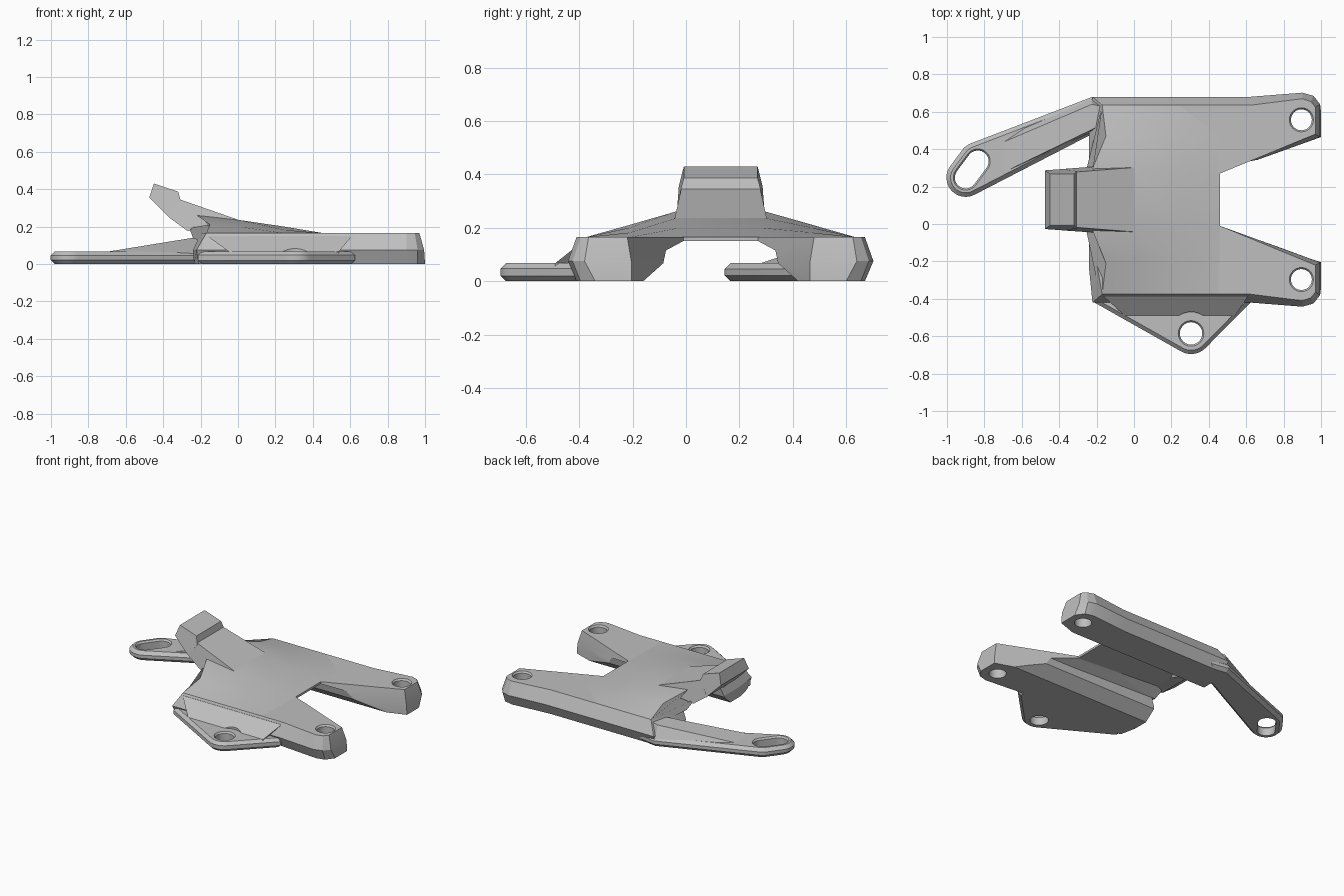
import bpy, bmesh, math

cube = bpy.data.objects.get("Cube")
if cube:
    bpy.data.objects.remove(cube, do_unlink=True)

grey = bpy.data.materials.new("plain grey")
grey.use_nodes = True
grey.diffuse_color = (0.52, 0.52, 0.52, 1)
grey.node_tree.nodes["Principled BSDF"].inputs["Base Color"].default_value = (0.52, 0.52, 0.52, 1)

MID = 0.13  # y of the bracket's own mirror plane


def loft(name, loops, bevel=0):
    """Solid through matching point loops, optionally chamfered at both caps."""
    bm = bmesh.new()
    rings = [[bm.verts.new(p) for p in loop] for loop in loops]
    n = len(rings[0])
    for a, b in zip(rings, rings[1:]):
        for i in range(n):
            j = (i + 1) % n
            bm.faces.new((a[i], a[j], b[j], b[i]))
    caps = [bm.faces.new(rings[0][::-1]), bm.faces.new(rings[-1])]
    bmesh.ops.recalc_face_normals(bm, faces=bm.faces)
    if bevel:
        edges = {e for f in caps for e in f.edges}
        bmesh.ops.bevel(bm, geom=list(edges), offset=bevel, segments=1, affect='EDGES')
    mesh = bpy.data.meshes.new(name)
    bm.to_mesh(mesh)
    bm.free()
    mesh.materials.append(grey)
    obj = bpy.data.objects.new(name, mesh)
    bpy.context.collection.objects.link(obj)
    return obj


def activate(obj):
    bpy.ops.object.select_all(action='DESELECT')
    obj.select_set(True)
    bpy.context.view_layer.objects.active = obj


def cut(obj, cutter):
    activate(obj)
    mod = obj.modifiers.new("cut", 'BOOLEAN')
    mod.operation, mod.solver, mod.object = 'DIFFERENCE', 'EXACT', cutter
    bpy.ops.object.modifier_apply(modifier=mod.name)


def mirrored(half):
    """Close a half loop of (x, distance from mirror plane, z)."""
    return ([(x, MID + v, z) for x, v, z in half]
            + [(x, MID - v, z) for x, v, z in reversed(half)])


def outline(z, half):
    return mirrored([(x, v, z) for x, v in half])


def section(x, half):
    return mirrored([(x, v, z) for v, z in half])


def arc(cx, cy, r, start, end, steps=12):
    angles = [math.radians(start + (end - start) * i / steps) for i in range(steps + 1)]
    return [(cx + r * math.cos(a), cy + r * math.sin(a)) for a in angles]


def prism(name, shape, z0, z1, bevel=0):
    return loft(name, [[(x, y, z) for x, y in shape] for z in (z0, z1)], bevel)


def slot_cutter(a, b, r, top):
    """Round or slotted hole between a and b, countersunk slightly at the top."""
    tilt = math.degrees(math.atan2(b[1] - a[1], b[0] - a[0]))
    loops = []
    for z, rad in ((-0.1, r), (top - 0.012, r), (top + 0.01, r + 0.016), (top + 0.2, r + 0.016)):
        pts = arc(*a, rad, tilt + 90, tilt + 270) + arc(*b, rad, tilt - 90, tilt + 90)
        if a == b:
            pts = arc(*a, rad, 0, 345, 23)
        loops.append([(x, y, z) for x, y in pts])
    return loft("hole_cutter", loops)


# Rails and the two feet, widest at mid height
frame = loft("rails_and_feet", [
    outline(0, [(0.46, 0.15), (1, 0.335), (1, 0.47), (0.96, 0.525), (0.9, 0.54),
                (0.62, 0.515), (-0.21, 0.515), (-0.235, 0.4)]),
    outline(0.075, [(0.46, 0.14), (0.995, 0.335), (0.995, 0.51), (0.96, 0.555), (0.9, 0.572),
                    (0.62, 0.55), (-0.222, 0.55), (-0.24, 0.37)]),
    outline(0.165, [(0.46, 0.14), (0.97, 0.35), (0.97, 0.495), (0.945, 0.525), (0.9, 0.54),
                    (0.62, 0.505), (-0.17, 0.505), (-0.2, 0.34)])])

# Tunnel underneath
tunnel = loft("tunnel_cutter", [
    section(x, [(0.32, -0.026), (0.29, 0), (0.215, 0.067), (0.205, 0.115 + h * 0.5), (0.14, 0.15 + h)])
    for x, h in ((-0.5, 0.06), (-0.22, 0.042), (0.46, 0), (1.1, 0))])
cut(frame, tunnel)

# Rising roof shell over the tunnel, its raked end reaching out under the neck
roof_end = mirrored([(-0.26, 0.14, 0.193), (-0.24, 0.205, 0.137), (-0.185, 0.5, 0.12),
                     (-0.17, 0.505, 0.1645), (-0.15, 0.34, 0.211), (-0.22, 0.17, 0.26)])
roof = loft("roof", [roof_end] + [
    section(x, [(0.14, 0.15 + t), (0.206, 0.115 + t * 0.5), (0.5, 0.12), (0.505, 0.1645),
                (0.34, 0.1645 + h * 0.5), (w, 0.1645 + h)])
    for x, w, h, t in ((0, 0.165, 0.072, 0.028), (0.25, 0.155, 0.035, 0.013), (0.459, 0.145, 0, 0))])

# Foot holes
foot_holes = [slot_cutter((0.895, y), (0.895, y), 0.056, 0.165) for y in (MID + 0.427, MID - 0.427)]
for hole in foot_holes:
    cut(frame, hole)


# Neck and head: side profile points carry their own half width
def side_block(name, points):
    return loft(name, [[(x, MID + s * w, z) for x, z, w in points] for s in (-1, 1)])


neck = side_block("neck", [(-0.31, 0.345, 0.148), (0, 0.237, 0.172), (-0.04, 0.2, 0.178),
                           (-0.2, 0.19, 0.178), (-0.27, 0.177, 0.172), (-0.37, 0.25, 0.165)])
head = side_block("head", [(-0.45, 0.43, 0.138), (-0.32, 0.387, 0.138), (-0.305, 0.335, 0.152),
                           (-0.365, 0.245, 0.165), (-0.475, 0.355, 0.157)])

# Slotted arm with a ramp up to the rail
slot_a, slot_b = (-0.9, 0.248), (-0.835, 0.335)
arm_outline = ([(-0.1, 0.545), (-0.1, 0.66), (-0.222, 0.68)]
               + arc(*slot_b, 0.103, 111, 146, 5) + arc(*slot_a, 0.103, 146, 297))
arm = prism("slotted_arm", arm_outline, 0, 0.067, 0.022)
slot = slot_cutter(slot_a, slot_b, 0.058, 0.067)
cut(arm, slot)
ramp = loft("arm_ramp", [
    [(x, y, z) for y, z in ((lo, 0.04), (hi, 0.04), (hi - 0.035, top), (lo + 0.015, top))]
    for x, lo, hi, top in ((-0.71, 0.255, 0.468, 0.064), (-0.225, 0.49, 0.675, 0.143),
                           (-0.15, 0.53, 0.66, 0.152))])

# Side tab, with a sloped skirt relieved around its hole
centre = (0.305, -0.585)
tab_outline = ([(0.6, -0.3), (-0.18, -0.3), (-0.215, -0.418)]
               + arc(*centre, 0.11, 240, 316) + [(0.625, -0.418)])
tab = prism("side_tab", tab_outline, 0, 0.067, 0.02)
tab_hole = slot_cutter(centre, centre, 0.06, 0.067)
cut(tab, tab_hole)
skirt = loft("tab_skirt", [[(x0, y, z), (x1, y, z), (x1, -0.3, z), (x0, -0.3, z)]
                           for x0, x1, y, z in ((-0.05, 0.54, -0.49, 0.05), (-0.05, 0.54, -0.49, 0.067),
                                                (-0.165, 0.61, -0.385, 0.15))])
relief = prism("relief_cutter", arc(*centre, 0.115, 0, 350, 35), 0.066, 0.3)
cut(skirt, relief)

for cutter in [tunnel, slot, tab_hole, relief] + foot_holes:
    bpy.data.objects.remove(cutter, do_unlink=True)
for part in (frame, roof, neck, head, arm, ramp, tab, skirt):
    activate(part)
    bpy.ops.object.shade_smooth_by_angle(angle=math.radians(20))
